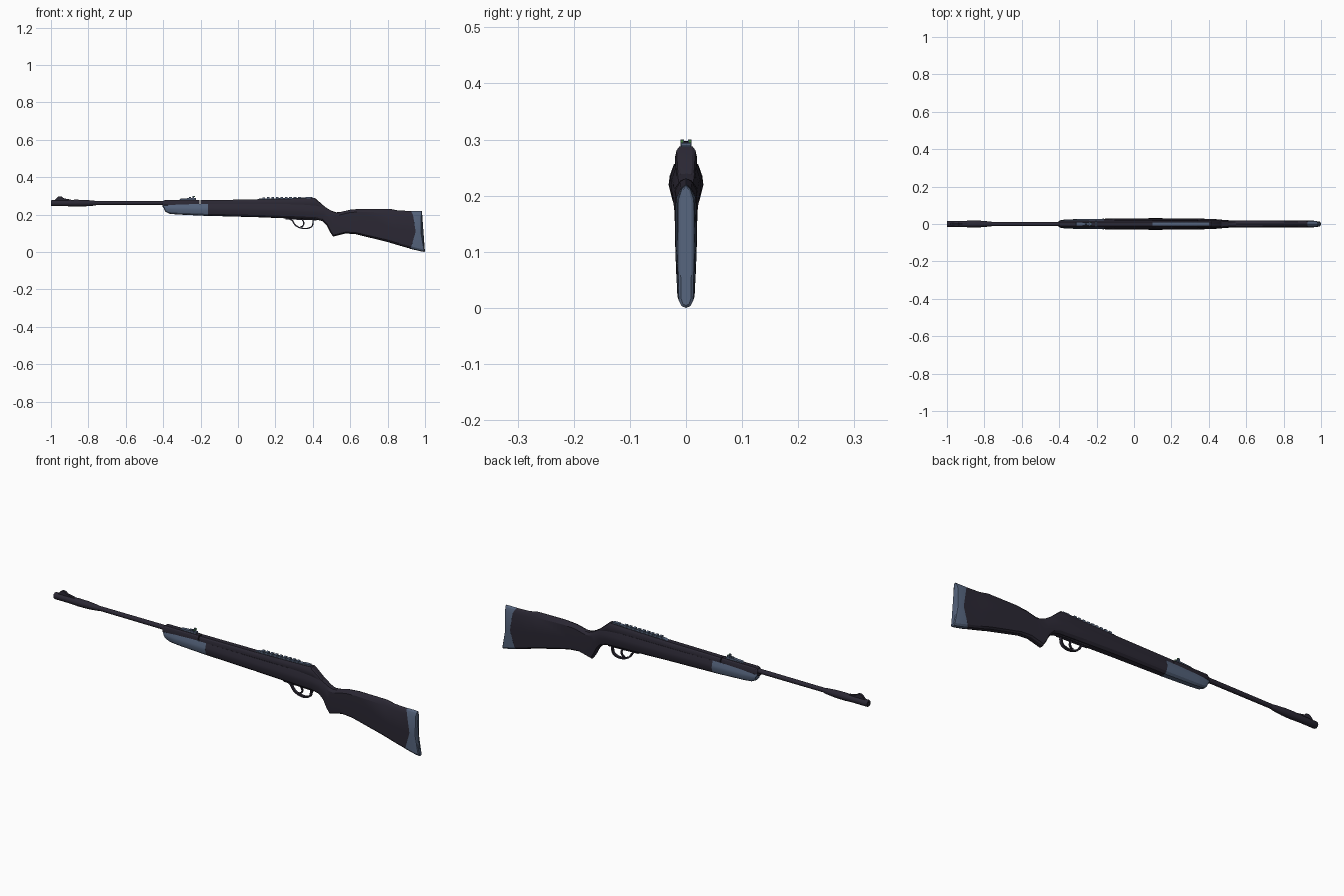
import bpy, bmesh, math
from mathutils import Vector

if "Cube" in bpy.data.objects:
    bpy.data.objects.remove(bpy.data.objects["Cube"])


def material(name, rgb):
    m = bpy.data.materials.new(name)
    m.diffuse_color = (*rgb, 1)
    m.use_nodes = True
    m.node_tree.nodes["Principled BSDF"].inputs["Base Color"].default_value = m.diffuse_color
    return m


DARK = material("dark_polymer", (0.024, 0.021, 0.034))
GREY = material("grey_rubber", (0.09, 0.125, 0.2))
GREEN = material("sight_green", (0.15, 0.6, 0.12))


def finish(name, bm, mat, angle=28):
    bmesh.ops.recalc_face_normals(bm, faces=bm.faces)
    me = bpy.data.meshes.new(name)
    bm.to_mesh(me)
    bm.free()
    ob = bpy.data.objects.new(name, me)
    bpy.context.collection.objects.link(ob)
    me.materials.append(mat)
    bpy.ops.object.select_all(action='DESELECT')
    ob.select_set(True)
    bpy.context.view_layer.objects.active = ob
    bpy.ops.object.shade_smooth_by_angle(angle=math.radians(angle))
    return ob


def skin(name, rings, mat, angle=28):
    """Join a row of equal rings into a closed skin."""
    bm = bmesh.new()
    vs = [[bm.verts.new(p) for p in r] for r in rings]
    n = len(rings[0])
    for a, b in zip(vs, vs[1:]):
        for i in range(n):
            j = (i + 1) % n
            bm.faces.new((a[i], a[j], b[j], b[i]))
    bm.faces.new(vs[0])
    bm.faces.new(vs[-1])
    return finish(name, bm, mat, angle)


# Half cross-sections: (fraction of half width, fraction of height)
FOREARM = [(0, 0), (.45, .02), (.8, .17), (1, .48), (.94, .7), (.7, 1), (0, 1)]
BUTT = [(0, 0), (.55, .015), (.88, .06), (1, .45), (.95, .88), (.5, .97), (0, 1)]
TUBE = [(0, 0), (.6, .02), (1, .3), (1, .65), (.86, .88), (.6, 1), (0, 1)]


def ring(xt, zt, xb, zb, w, k=0, bow=0, a=FOREARM, b=BUTT):
    """Slanted section from bottom point to top point, k blends a into b."""
    half = []
    for (u0, v0), (u1, v1) in zip(a, b):
        u, v = u0 + (u1 - u0) * k, v0 + (v1 - v0) * k
        x = xb + (xt - xb) * v + bow * 4 * v * (1 - v)
        half.append(Vector((x, u * w, zb + (zt - zb) * v)))
    return half + [Vector((p.x, -p.y, p.z)) for p in half[-2:0:-1]]


def lathe(name, pts, z, mat, n=16):
    return skin(name, [[(x, r * math.cos(2 * math.pi * i / n), z + r * math.sin(2 * math.pi * i / n))
                        for i in range(n)] for x, r in pts], mat, 35)


def plate(name, outline, hw, mat, y=0, bevel=0):
    """Side outline (x, z) extruded across y."""
    ob = skin(name, [[(x, y + s * hw, z) for x, z in outline] for s in (-1, 1)], mat)
    if bevel:
        m = ob.modifiers.new("bevel", 'BEVEL')
        m.width = bevel
        m.segments = 1
    return ob


def box(name, x0, x1, z0, z1, hw, mat, y=0):
    return plate(name, [(x0, z0), (x1, z0), (x1, z1), (x0, z1)], hw, mat, y)


# Stock: forearm, grip and butt in one loft
skin("stock", [ring(*s) for s in [
    (-.16, .256, -.16, .193, .028),
    (.10, .256, .10, .186, .031),
    (.30, .255, .30, .178, .030),
    (.42, .251, .42, .173, .027, .1),
    (.465, .241, .45, .165, .024, .3),
    (.50, .220, .475, .140, .021, .6),
    (.525, .212, .493, .105, .020, .9),
    (.55, .214, .508, .082, .019, 1),
    (.60, .226, .575, .099, .019, 1),
    (.66, .231, .63, .095, .020, 1),
    (.81, .231, .80, .053, .020, 1),
    (.855, .222, .85, .038, .019, 1),
    (.925, .219, .92, .018, .018, 1, .028)]], DARK)

# Butt pad
skin("butt_pad", [ring(*s) for s in [
    (.925, .220, .92, .017, .0182, 1, .028),
    (.965, .220, .975, .004, .0165, 1, .004),
    (.983, .219, .997, .000, .0145, 1, -.012),
    (.985, .217, 1.0, .004, .010, 1, -.012)]], GREY)

# Grey forend grip
skin("forend_grip", [ring(*s) for s in [
    (-.402, .256, -.398, .236, .016),
    (-.398, .256, -.388, .215, .020),
    (-.385, .256, -.365, .204, .023),
    (-.33, .256, -.32, .200, .0255),
    (-.16, .2565, -.16, .1925, .0282)]], GREY)

# Breech block and compression tube
skin("breech_block", [ring(*s, a=TUBE, b=TUBE) for s in [
    (-.398, .274, -.405, .240, .015),
    (-.390, .279, -.395, .238, .019),
    (-.205, .279, -.205, .238, .019)]], DARK)
skin("compression_tube", [ring(*s, a=TUBE, b=TUBE) for s in [
    (-.20, .278, -.20, .235, .0195),
    (.10, .280, .10, .235, .0200),
    (.36, .286, .36, .230, .0200),
    (.412, .288, .43, .228, .0195),
    (.468, .239, .475, .222, .0165)]], DARK)

# Barrel and muzzle sleeve with bore
lathe("barrel", [(-.95, .0105), (-.39, .0115)], .262, DARK)
lathe("muzzle_sleeve", [(-.96, .006), (-1, .006), (-1, .0145), (-.995, .0165), (-.91, .0165),
                        (-.87, .0185), (-.82, .0175), (-.77, .0135), (-.755, .0105)], .261, DARK)

# Front sight
plate("front_sight", [(-.985, .272), (-.968, .291), (-.958, .298), (-.942, .296), (-.932, .287),
                      (-.895, .280), (-.88, .272)], .006, DARK, bevel=.0015)

# Rear sight with leaf, ears, adjuster and green dots
plate("rear_sight_base", [(-.315, .277), (-.308, .285), (-.26, .288), (-.225, .288), (-.225, .277)],
      .008, GREY)
box("rear_sight_leaf", -.243, -.235, .286, .295, .010, GREY)
for side in (-1, 1):
    box("rear_sight_ear", -.243, -.235, .294, .300, .003, GREY, side * .007)
    box("rear_sight_dot", -.236, -.231, .294, .299, .0018, GREEN, side * .007)
lathe("sight_adjuster", [(-.262, .0045), (-.25, .0045)], .290, GREY, 8)

# Scope rail with cross ribs
plate("scope_rail", [(.09, .277), (.115, .285), (.33, .290), (.40, .290), (.40, .277)], .009, GREY)
for i in range(9):
    x = .13 + i * .024
    box("rail_rib", x, x + .014, .283, .2925 + i * .0003, .0095, GREY)
box("rail_stop", .36, .395, .287, .2935, .008, GREY)


def strip(name, pts, thick, hw, steps=4):
    """Curved flat strip through (x, z) points."""
    P = [Vector(p) for p in pts]
    P = [P[0] * 2 - P[1]] + P + [P[-1] * 2 - P[-2]]
    path = []
    for i in range(1, len(P) - 2):
        a, b, c, d = P[i - 1:i + 3]
        for t in (j / steps for j in range(steps)):
            path.append(.5 * (2 * b + (c - a) * t + (2 * a - 5 * b + 4 * c - d) * t * t
                              + (3 * b - a - 3 * c + d) * t ** 3))
    path.append(P[-2])
    rings = []
    for i, p in enumerate(path):
        t = (path[min(i + 1, len(path) - 1)] - path[max(i - 1, 0)]).normalized()
        n = Vector((-t.y, t.x)) * thick / 2
        rings.append([(p.x + s * n.x, y, p.y + s * n.y)
                      for s, y in ((-1, -hw), (1, -hw), (1, hw), (-1, hw))])
    return skin(name, rings, DARK, 40)


# Trigger guard and trigger
strip("trigger_guard", [(.265, .180), (.29, .168), (.305, .145), (.33, .130), (.365, .125),
                        (.393, .135), (.401, .155), (.40, .178)], .007, .007)
strip("trigger", [(.338, .180), (.350, .162), (.352, .150), (.345, .138), (.335, .135)], .007, .004)
plate("trigger_plate", [(.25, .184), (.255, .174), (.42, .169), (.425, .182)], .009, DARK)
